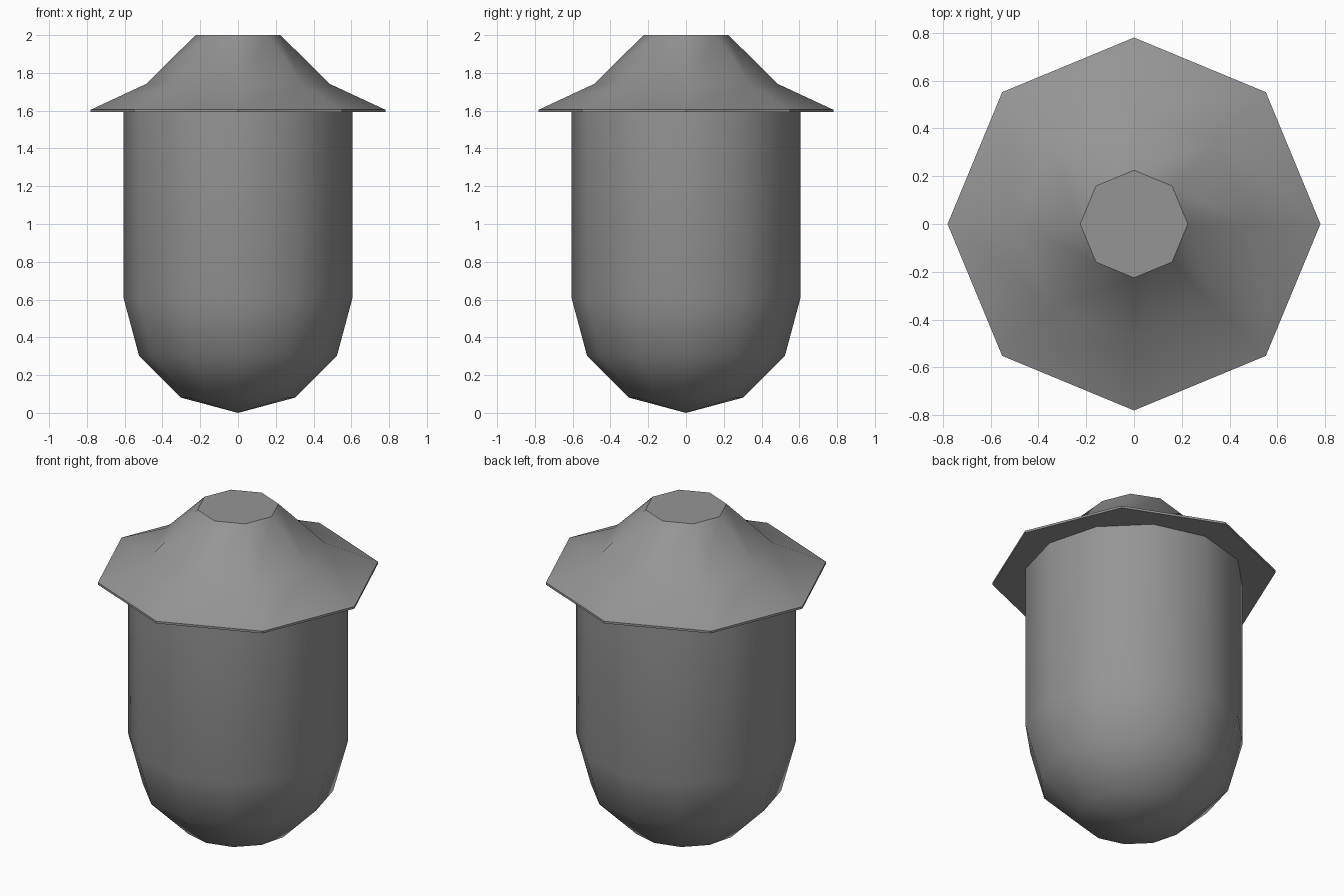
import bpy
import math

cube = bpy.data.objects.get("Cube")
if cube:
    bpy.data.objects.remove(cube, do_unlink=True)

grey = bpy.data.materials.new("plain_grey")
grey.use_nodes = True
colour = (0.3, 0.3, 0.3, 1)
grey.diffuse_color = colour
grey.node_tree.nodes["Principled BSDF"].inputs["Base Color"].default_value = colour


def lathe(name, profile, sides):
    """Revolve (radius, z) points, bottom to top; zero radius makes a pole."""
    verts, rings, faces = [], [], []
    for r, z in profile:
        count = sides if r > 0 else 1
        rings.append([len(verts) + i for i in range(count)])
        for i in range(count):
            a = math.tau * i / sides
            verts.append((r * math.cos(a), r * math.sin(a), z))
    for low, high in zip(rings, rings[1:]):
        for i in range(sides):
            j = (i + 1) % sides
            if len(low) == 1:
                faces.append((low[0], high[j], high[i]))
            else:
                faces.append((low[i], low[j], high[j], high[i]))
    # Close the ends with flat polygons
    if len(rings[0]) > 1:
        faces.append(tuple(reversed(rings[0])))
    faces.append(tuple(rings[-1]))
    mesh = bpy.data.meshes.new(name)
    mesh.from_pydata(verts, [], faces)
    mesh.materials.append(grey)
    obj = bpy.data.objects.new(name, mesh)
    bpy.context.collection.objects.link(obj)
    bpy.ops.object.select_all(action='DESELECT')
    obj.select_set(True)
    bpy.context.view_layer.objects.active = obj
    bpy.ops.object.shade_smooth_by_angle(angle=math.radians(40))
    return obj


# Twelve-sided body: hemispherical bottom below a straight wall
radius = 0.605
bowl = [(radius * math.sin(math.radians(a)), radius * (1 - math.cos(math.radians(a))))
        for a in (0, 30, 60, 90)]
lathe("body", bowl + [(radius, 1.595)], 12)

# Eight-sided flared cap with a thin rim and flat top
lathe("cap", [(0.78, 1.592), (0.78, 1.605), (0.485, 1.742), (0.225, 2.0)], 8)
